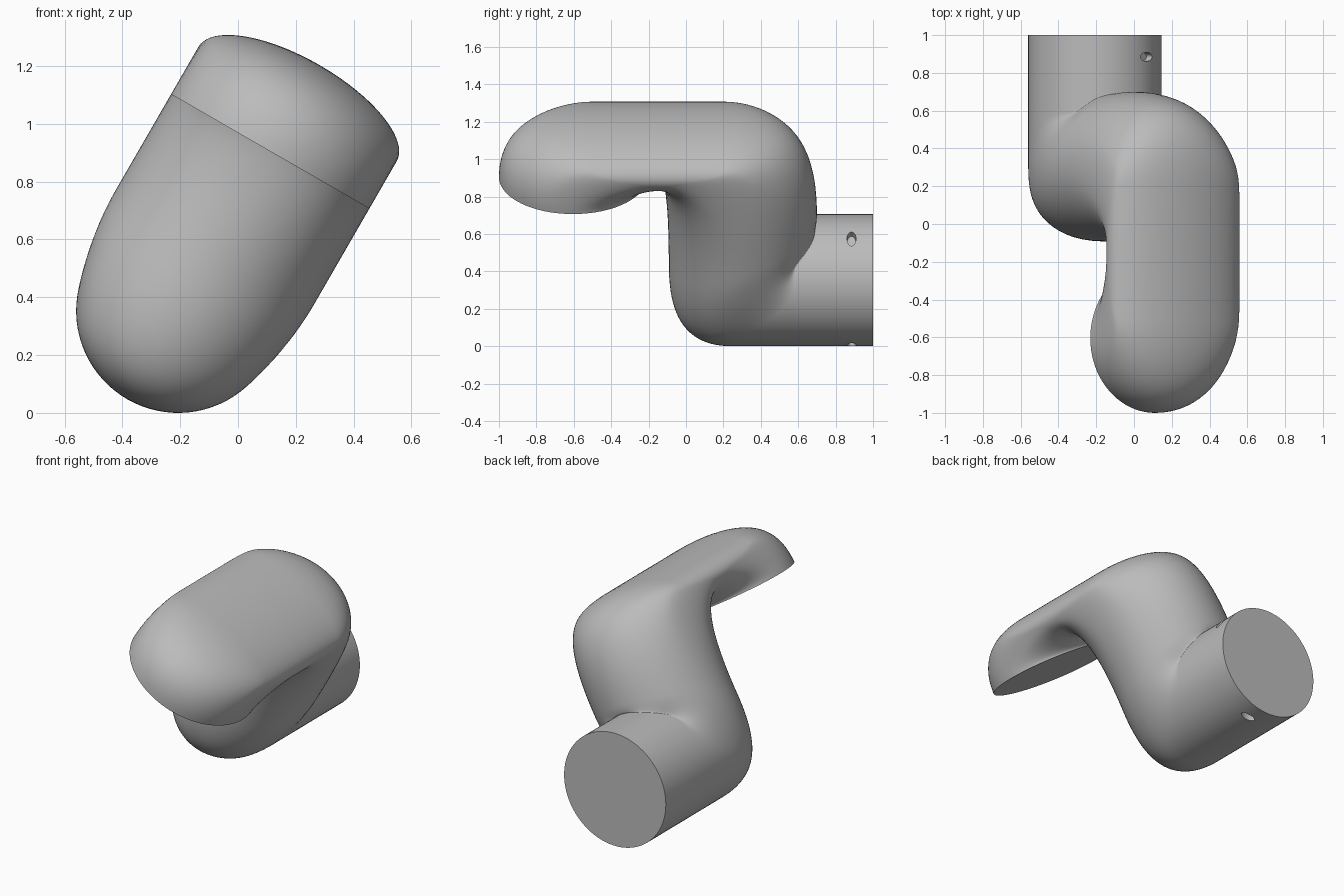
import bpy, bmesh, math
from mathutils import Matrix, Vector

if "Cube" in bpy.data.objects:
    bpy.data.objects.remove(bpy.data.objects["Cube"])

JOINT_R, LINK_R = 0.353, 0.396
SIDES, STEPS = 80, 24
# The link leans 30 degrees sideways around the joint axis (y)
LEAN = Matrix.Translation((-0.207, 0, JOINT_R)) @ Matrix.Rotation(math.radians(30), 4, 'Y')

grey = bpy.data.materials.new("light grey metal")
grey.use_nodes = True
colour = (0.5, 0.5, 0.5, 1)
grey.diffuse_color = colour
grey.node_tree.nodes["Principled BSDF"].inputs["Base Color"].default_value = colour


def make_object(name, bm):
    bmesh.ops.recalc_face_normals(bm, faces=bm.faces)
    mesh = bpy.data.meshes.new(name)
    bm.to_mesh(mesh)
    bm.free()
    mesh.transform(LEAN)
    mesh.materials.append(grey)
    obj = bpy.data.objects.new(name, mesh)
    bpy.context.collection.objects.link(obj)
    return obj


def smooth(obj):
    bpy.ops.object.select_all(action='DESELECT')
    obj.select_set(True)
    bpy.context.view_layer.objects.active = obj
    bpy.ops.object.shade_smooth_by_angle(angle=math.radians(35))


def smoothstep(low, high, x):
    x = min(max((x - low) / (high - low), 0), 1)
    return x * x * (3 - 2 * x)


# Sections of the link; s, c are sine and cosine around the section
def seam_section(s, c):        # circle with a raised lip at the top
    return Vector((JOINT_R * s, 0.59 + 0.11 * smoothstep(0.6, 1, c), JOINT_R * c))


def elbow_section(s, c):       # where the straight underside starts to bend
    p = seam_section(s, c)
    p.y -= 0.01 + 0.33 * smoothstep(-0.4, 0.8, -c)
    return p


def column_section(s, c):
    return Vector((LINK_R * s, 0.304 + LINK_R * c, 0.25 + 0.15 * c))


def neck_section(s, c, direction, length):   # flattened ellipse
    y = -0.15 + direction * (0.01 + length * smoothstep(-0.3, 0.4, c))
    return Vector((LINK_R * s, y, 0.826 + 0.155 * c))


def neck_back(s, c):
    return neck_section(s, c, 1, 0.34)


def neck_front(s, c):
    return neck_section(s, c, -1, 0.34)


def end_section(s, c):         # round face of the second joint
    return Vector((LINK_R * s, -0.604 - LINK_R * c, 0.637))


def bend_point(a, b, axis, k_start, k_end, t):
    """Point on a curve that leaves a along one axis and reaches b along the other."""
    other = 3 - axis
    h0, h1 = a.copy(), b.copy()
    h0[axis] += (b[axis] - a[axis]) * k_start
    h1[other] += (a[other] - b[other]) * k_end
    r = 1 - t
    return a * r**3 + h0 * 3 * r * r * t + h1 * 3 * r * t * t + b * t**3


bm = bmesh.new()
rings = []


def add_ring(point_at):
    angles = [math.tau * k / SIDES for k in range(SIDES)]
    rings.append([bm.verts.new(point_at(math.sin(a), math.cos(a))) for a in angles])


def add_bend(start, end, axis, side, inner, outer):
    """Loft from start to end; inner and outer give the fullness at both ends."""
    for step in range(STEPS + 1):
        def point_at(s, c):
            w = (1 + side * c) / 2
            k0, k1 = (i + (o - i) * w for i, o in zip(inner, outer))
            return bend_point(start(s, c), end(s, c), axis, k0, k1, step / STEPS)
        if step or start is not column_section:
            add_ring(point_at)


# Link body: three bends with straight runs between them
Y, Z = 1, 2
add_ring(seam_section)
add_bend(elbow_section, column_section, Y, -1, (0.5, 0.5), (0.7, 0.75))
add_bend(column_section, neck_back, Z, 1, (0.8, 0.3), (0.83, 0.67))
add_bend(neck_front, end_section, Y, 1, (0.25, 0.35), (0.68, 0.68))
for r0, r1 in zip(rings, rings[1:]):
    for k in range(SIDES):
        n = (k + 1) % SIDES
        bm.faces.new((r0[k], r0[n], r1[n], r1[k]))
bm.faces.new(rings[-1])
smooth(make_object("link_body", bm))


def add_cylinder(bm, radius, depth, matrix, sides):
    bmesh.ops.create_cone(bm, cap_ends=True, segments=sides, radius1=radius,
                          radius2=radius, depth=depth, matrix=matrix)


# Joint cylinder along y
bm = bmesh.new()
add_cylinder(bm, JOINT_R, 0.41, Matrix.Translation((0, 0.795, 0))
             @ Matrix.Rotation(math.pi / 2, 4, 'X'), SIDES)
joint = make_object("joint_cylinder", bm)

# Two oval screw holes cut into the joint wall
bm = bmesh.new()
for angle in (69, -50):
    place = (Matrix.Translation((0, 0.885, 0))
             @ Matrix.Rotation(math.radians(90 - angle), 4, 'Y')
             @ Matrix.Translation((0, 0, JOINT_R))
             @ Matrix.Diagonal((2, 1, 1, 1)))
    add_cylinder(bm, 0.024, 0.08, place, 24)
cutter = make_object("hole_cutter", bm)
cutter.hide_render = True
cut = joint.modifiers.new("holes", 'BOOLEAN')
cut.operation = 'DIFFERENCE'
cut.object = cutter
bpy.context.view_layer.objects.active = joint
bpy.ops.object.modifier_apply(modifier=cut.name)
bpy.data.objects.remove(cutter)
smooth(joint)
